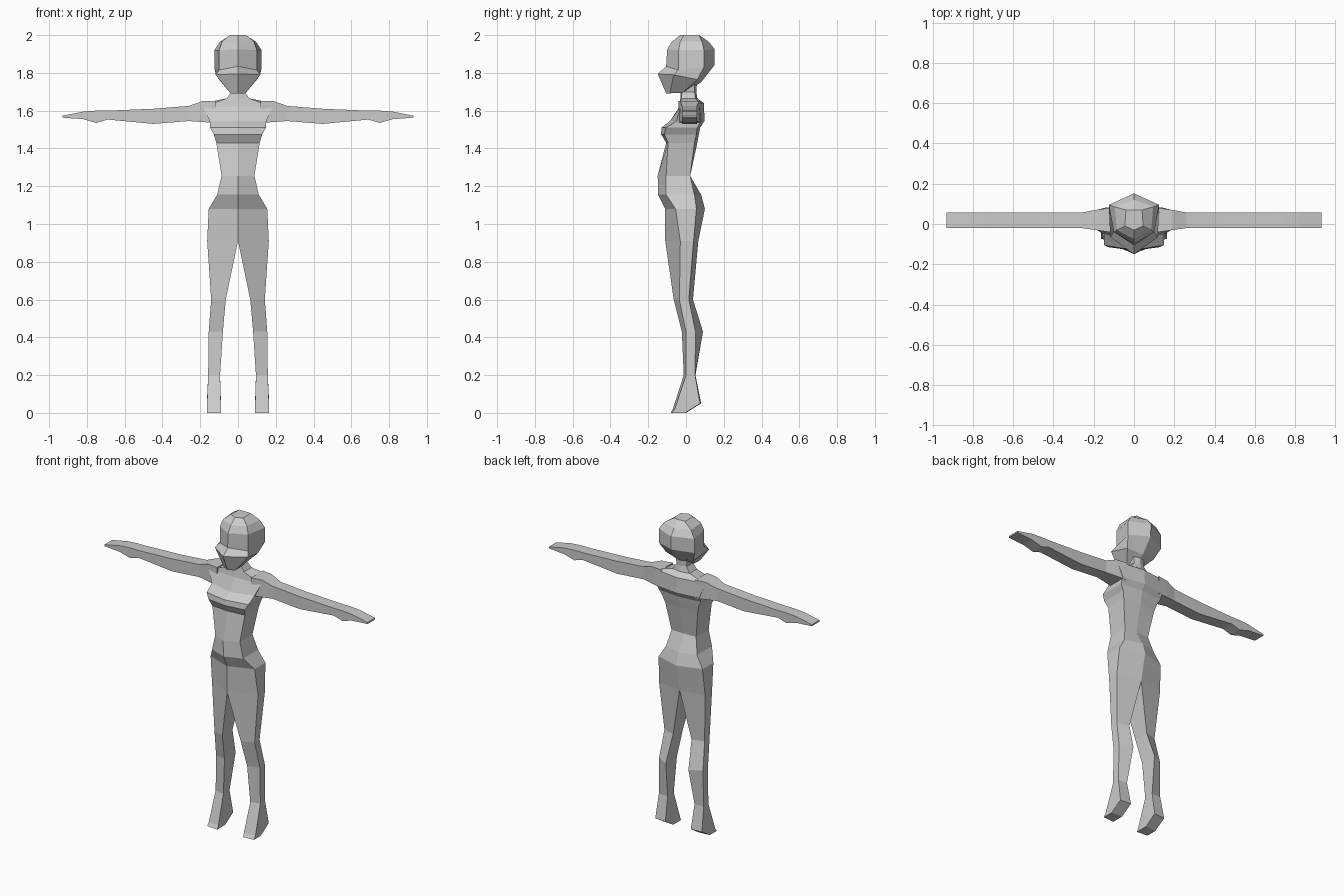
import bpy, bmesh


def build(name, rings, cap_first=True, cap_last=True):
    """Skin a stack of four-point rings, leave the x = 0 side open, mirror it."""
    bm = bmesh.new()
    loops = [[bm.verts.new(p) for p in ring] for ring in rings]
    for a, b in zip(loops, loops[1:]):
        for i in range(4):
            quad = [a[i], a[(i + 1) % 4], b[(i + 1) % 4], b[i]]
            if not all(abs(v.co.x) < 1e-5 for v in quad):
                bm.faces.new(quad)
    if cap_first:
        bm.faces.new(loops[0])
    if cap_last:
        bm.faces.new(loops[-1])
    bmesh.ops.recalc_face_normals(bm, faces=bm.faces)
    mesh = bpy.data.meshes.new(name)
    bm.to_mesh(mesh)
    bm.free()
    obj = bpy.data.objects.new(name, mesh)
    bpy.context.collection.objects.link(obj)
    mirror = obj.modifiers.new("Mirror", 'MIRROR')
    mirror.use_clip = True
    return obj


def ring(zf, zb, xi, xo, fi, fo, bo, bi):
    """Front inner, front outer, back outer, back inner."""
    return [(xi, fi, zf), (xo, fo, zf), (xo, bo, zb), (xi, bi, zb)]


def level(z, *rest):
    return ring(z, z, *rest)


# Legs with wedge feet
build("legs", [
    ring(0, 0, .09, .165, -.08, -.075, -.005, 0),
    ring(.02, .05, .09, .165, -.07, -.06, .075, .08),
    level(.20, .095, .158, -.012, 0, .048, .05),
    level(.43, .08, .155, -.022, 0, .05, .09),
    level(.60, .065, .142, -.065, -.035, .015, .037),
    level(.91, 0, .163, -.11, -.03, .04, .065),
], cap_last=False)

# Hips, waist, chest, shoulders and neck
build("torso", [
    level(.91, 0, .163, -.11, -.03, .04, .065),
    level(1.08, 0, .155, -.11, -.055, .055, .10),
    level(1.155, 0, .11, -.147, -.105, .045, .08),
    level(1.255, 0, .087, -.15, -.105, .022, .022),
    level(1.43, 0, .115, -.105, -.095, .045, .06),
    level(1.475, 0, .128, -.132, -.115, .055, .068),
    level(1.51, 0, .148, -.13, -.105, .06, .075),
    level(1.545, 0, .15, -.085, -.05, .08, .098),
    ring(1.62, 1.64, 0, .185, -.035, -.03, .07, .095),
    level(1.665, 0, .06, -.03, -.025, .05, .06),
    level(1.70, 0, .035, -.03, -.02, .045, .055),
    level(1.78, 0, .045, -.03, -.02, .045, .06),
], cap_first=False, cap_last=False)

# Faceted head: jaw, face, skull and crown
build("head", [
    ring(1.692, 1.695, 0, .04, -.105, -.085, -.02, -.01),
    [(0, -.15, 1.795), (.118, -.065, 1.79), (.10, .06, 1.765), (0, .08, 1.75)],
    [(0, -.105, 1.835), (.10, -.04, 1.815), (.125, .095, 1.83), (0, .15, 1.84)],
    [(0, -.10, 1.925), (.10, -.04, 1.92), (.125, .095, 1.92), (0, .152, 1.925)],
    [(0, -.075, 1.965), (.085, -.03, 1.965), (.095, .085, 1.965), (0, .12, 1.965)],
    [(0, -.03, 2), (.045, -.01, 2), (.04, .07, 2), (0, .07, 2)],
])

# Box-section arms ending in flat hands with thumbs: x, bottom, top, front, back
arm = [(.12, 1.535, 1.65, -.04, .08), (.19, 1.54, 1.65, -.03, .07),
       (.26, 1.545, 1.625, -.02, .057), (.45, 1.53, 1.61, -.02, .057),
       (.69, 1.553, 1.60, -.02, .057), (.75, 1.535, 1.60, -.02, .057),
       (.82, 1.555, 1.595, -.02, .057), (.93, 1.563, 1.573, -.02, .057)]
build("arms", [[(x, f, lo), (x, f, hi), (x, b, hi), (x, b, lo)]
               for x, lo, hi, f, b in arm])
